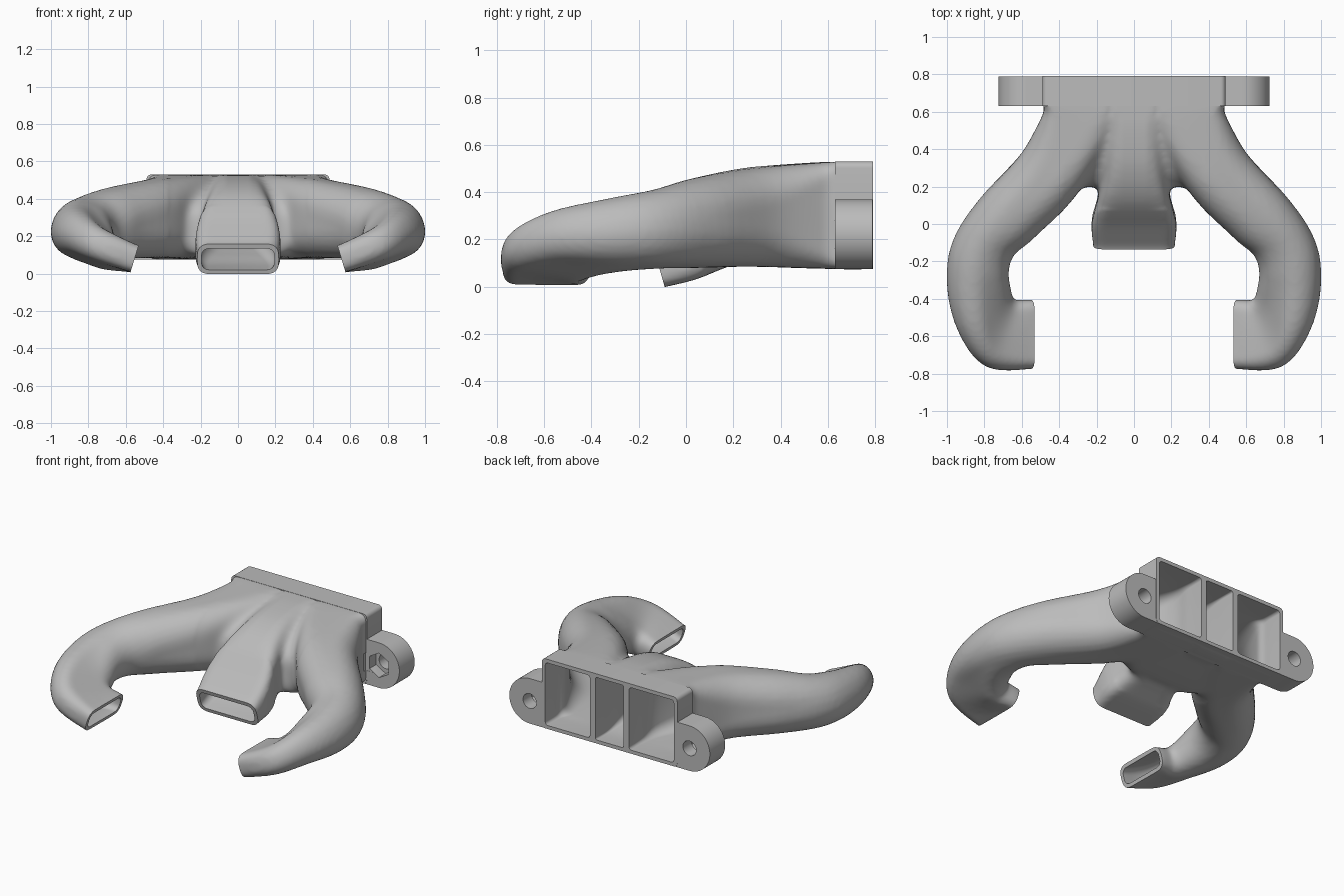
import bpy
import bmesh
from math import sin, cos, pi, radians
from mathutils import Vector, Matrix

cube = bpy.data.objects.get("Cube")
if cube:
    bpy.data.objects.remove(cube, do_unlink=True)

grey = bpy.data.materials.new("plain_grey")
grey.use_nodes = True
grey.diffuse_color = (0.5, 0.5, 0.5, 1)
grey.node_tree.nodes["Principled BSDF"].inputs["Base Color"].default_value = (0.5, 0.5, 0.5, 1)

WALL = 0.023


def finish(name, bm):
    bmesh.ops.recalc_face_normals(bm, faces=bm.faces)
    mesh = bpy.data.meshes.new(name)
    bm.to_mesh(mesh)
    bm.free()
    mesh.materials.append(grey)
    obj = bpy.data.objects.new(name, mesh)
    bpy.context.collection.objects.link(obj)
    return obj


def section(hw, hh, f, steps=7):
    """Rounded rectangle outline, f = corner radius as a share of the short half side."""
    r = min(max(f, 0.05), 0.95) * min(hw, hh)
    points = []
    for k, (sx, sy) in enumerate([(1, 1), (-1, 1), (-1, -1), (1, -1)]):
        for i in range(steps):
            a = (k + i / (steps - 1)) * pi / 2
            points.append((sx * (hw - r) + r * cos(a), sy * (hh - r) + r * sin(a)))
    return points


def smooth_path(stations, sub=6):
    """Catmull-Rom interpolation of every station value."""
    s = [stations[0]] + stations + [stations[-1]]
    out = []
    for j in range(1, len(s) - 2):
        for i in range(sub):
            t = i / sub
            out.append([0.5 * (2 * b + (c - a) * t + (2 * a - 5 * b + 4 * c - d) * t * t
                               + (3 * b - a - 3 * c + d) * t ** 3)
                        for a, b, c, d in zip(*s[j - 1:j + 3])])
    return out + [list(stations[-1])]


def nose_of(yaw, pitch):
    a, p = radians(yaw), radians(pitch)
    return Vector((sin(a) * cos(p), -cos(a) * cos(p), -sin(p)))


def loft(name, stations, side=1, inset=0.0, start=0.0, end=0.0):
    """Tube through stations of x, y, z, yaw, pitch, half width, half height, roundness, bank."""
    bm = bmesh.new()
    rings = []
    path = smooth_path(stations)
    for n, (x, y, z, yaw, pitch, hw, hh, f, bank) in enumerate(path):
        nose = nose_of(yaw, pitch)
        flat = Vector((cos(radians(yaw)), sin(radians(yaw)), 0))
        upright = flat.cross(nose) * -1
        if upright.z < 0:
            upright.negate()
        b = radians(bank)
        across = flat * cos(b) + upright * sin(b)
        up = upright * cos(b) - flat * sin(b)
        centre = Vector((x, y, z))
        if n == 0:
            centre -= nose * start
        if n == len(path) - 1:
            centre += nose * end
        ring = []
        for u, v in section(hw - inset, hh - inset, f):
            co = centre + across * u + up * v
            ring.append(bm.verts.new((co.x * side, co.y, co.z)))
        rings.append(ring)
    for r0, r1 in zip(rings, rings[1:]):
        for i in range(len(r0)):
            k = (i + 1) % len(r0)
            bm.faces.new((r0[i], r0[k], r1[k], r1[i]))
    bm.faces.new(rings[0])
    bm.faces.new(rings[-1])
    return finish(name, bm)


def mouth_trim(stations, side=1):
    """Block just beyond a mouth, used to cut it flat."""
    tip = stations[-1]
    ahead = Vector(tip[:3]) + nose_of(*tip[3:5]) * 0.1
    return loft("mouth_trim", [tip, (*ahead, *tip[3:])], side, -0.05)


def box(name, lo, hi):
    bm = bmesh.new()
    lo, hi = Vector(lo), Vector(hi)
    bmesh.ops.create_cube(bm, size=1, matrix=Matrix.Translation((lo + hi) / 2)
                          @ Matrix.Diagonal((*(hi - lo), 1)))
    return finish(name, bm)


def rod(name, x, z, r, y0, y1, sides):
    """Prism along y."""
    bm = bmesh.new()
    bmesh.ops.create_cone(bm, cap_ends=True, segments=sides, radius1=r, radius2=r, depth=y1 - y0,
                          matrix=Matrix.Translation((x, (y0 + y1) / 2, z)) @ Matrix.Rotation(pi / 2, 4, "X"))
    return finish(name, bm)


def apply(target, mod):
    bpy.context.view_layer.objects.active = target
    bpy.ops.object.modifier_apply(modifier=mod.name)


def combine(target, tool, operation):
    mod = target.modifiers.new(tool.name, "BOOLEAN")
    mod.operation = operation
    mod.solver = "EXACT"
    mod.object = tool
    tool.hide_render = True
    apply(target, mod)
    bpy.data.objects.remove(tool, do_unlink=True)


# Centre nozzle, from the flange to its wide flat mouth
centre_duct = [
    (0, 0.79, 0.302, 0, 0, 0.125, 0.227, 0.12, 0),
    (0, 0.65, 0.302, 0, 0, 0.125, 0.227, 0.15, 0),
    (0, 0.48, 0.31, 0, 0, 0.13, 0.21, 0.4, 0),
    (0, 0.30, 0.305, 0, 4, 0.15, 0.18, 0.45, 0),
    (0, 0.15, 0.245, 0, 9, 0.19, 0.163, 0.45, 0),
    (0, 0.01, 0.147, 0, 14, 0.226, 0.12, 0.5, 0),
    (0, -0.112, 0.076, 0, 16, 0.217, 0.08, 0.65, 0),
]
# Curved side arm, swinging out and back in to its mouth
side_duct = [
    (0.303, 0.79, 0.302, 0, 0, 0.185, 0.227, 0.12, 0),
    (0.303, 0.66, 0.302, 0, 0, 0.185, 0.227, 0.15, 0),
    (0.312, 0.53, 0.301, 16, 0, 0.185, 0.223, 0.4, 0),
    (0.452, 0.27, 0.293, 40, 2, 0.185, 0.208, 0.75, 0),
    (0.675, 0.035, 0.268, 35, 4, 0.178, 0.188, 0.9, 6),
    (0.805, -0.13, 0.243, 12, 5, 0.168, 0.165, 0.95, 16),
    (0.835, -0.295, 0.22, -8, 7, 0.167, 0.147, 0.95, 24),
    (0.795, -0.475, 0.183, -38, 10, 0.185, 0.115, 0.95, 26),
    (0.71, -0.585, 0.132, -65, 14, 0.197, 0.09, 0.9, 14),
    (0.553, -0.59, 0.079, -90, 17, 0.184, 0.073, 0.7, 0),
]
# Web that fills the forks between the ducts
web = [
    (0, 0.75, 0.302, 0, 0, 0.4, 0.224, 0.1, 0),
    (0, 0.6, 0.297, 0, 0, 0.38, 0.214, 0.1, 0),
    (0, 0.4, 0.275, 0, 0, 0.34, 0.19, 0.2, 0),
    (0, 0.27, 0.245, 0, 0, 0.29, 0.155, 0.3, 0),
    (0, 0.2, 0.215, 0, 0, 0.27, 0.115, 0.7, 0),
]
flange = [
    (0, 0.79, 0.3025, 0, 0, 0.49, 0.2275, 0.12, 0),
    (0, 0.63, 0.3025, 0, 0, 0.49, 0.2275, 0.12, 0),
]

# Ducts fused into one skin, with the forks blended smooth
body = loft("duct_body", web)
combine(body, loft("centre_nozzle", centre_duct, start=-0.04, end=0.03), "UNION")
for s in (1, -1):
    combine(body, loft("side_arm", side_duct, s, start=-0.04, end=0.03), "UNION")
skin = body.modifiers.new("skin", "REMESH")
skin.mode = "VOXEL"
skin.voxel_size = 0.015
apply(body, skin)
bm = bmesh.new()
bm.from_mesh(body.data)
fork = [v for v in bm.verts if 0.08 < v.co.y < 0.59 and 0.07 < abs(v.co.x) < 0.37]
for verts, rounds in ((bm.verts[:], 2), (fork, 16)):
    for i in range(rounds):
        bmesh.ops.smooth_vert(bm, verts=verts, factor=0.5, use_axis_x=True, use_axis_y=True, use_axis_z=True)
bm.to_mesh(body.data)
bm.free()
body.data.materials.clear()
body.data.materials.append(grey)

# Flange with mounting ears, screw holes and hexagonal nut pockets
plate = loft("flange", flange)
EAR_X, EAR_Z, EAR_R = 0.578, 0.2225, 0.147
for s in (1, -1):
    ear = rod("ear", s * EAR_X, EAR_Z, EAR_R, 0.631, 0.789, 64)
    ends = sorted((s * 0.42, s * EAR_X))
    combine(ear, box("ear_base", (ends[0], 0.631, EAR_Z - EAR_R), (ends[1], 0.789, EAR_Z + EAR_R)), "UNION")
    combine(plate, ear, "UNION")
    combine(plate, rod("screw_hole", s * EAR_X, EAR_Z, 0.048, 0.6, 0.82, 32), "DIFFERENCE")
    combine(plate, rod("nut_pocket", s * EAR_X, EAR_Z, 0.08, 0.61, 0.7, 6), "DIFFERENCE")
combine(body, plate, "UNION")

# Flat mouths, hollow passages and the relief beside each nut pocket
combine(body, mouth_trim(centre_duct), "DIFFERENCE")
combine(body, loft("centre_passage", centre_duct, 1, WALL, 0.01, 0.01), "DIFFERENCE")
for s in (1, -1):
    combine(body, mouth_trim(side_duct, s), "DIFFERENCE")
    combine(body, loft("side_passage", side_duct, s, WALL, 0.01, 0.01), "DIFFERENCE")
    ends = sorted((s * 0.478, s * 0.56))
    combine(body, box("pocket_relief", (ends[0], 0.61, 0.165), (ends[1], 0.632, 0.28)), "DIFFERENCE")

bpy.ops.object.select_all(action="DESELECT")
body.select_set(True)
bpy.context.view_layer.objects.active = body
bpy.ops.object.shade_smooth_by_angle(angle=radians(35))
